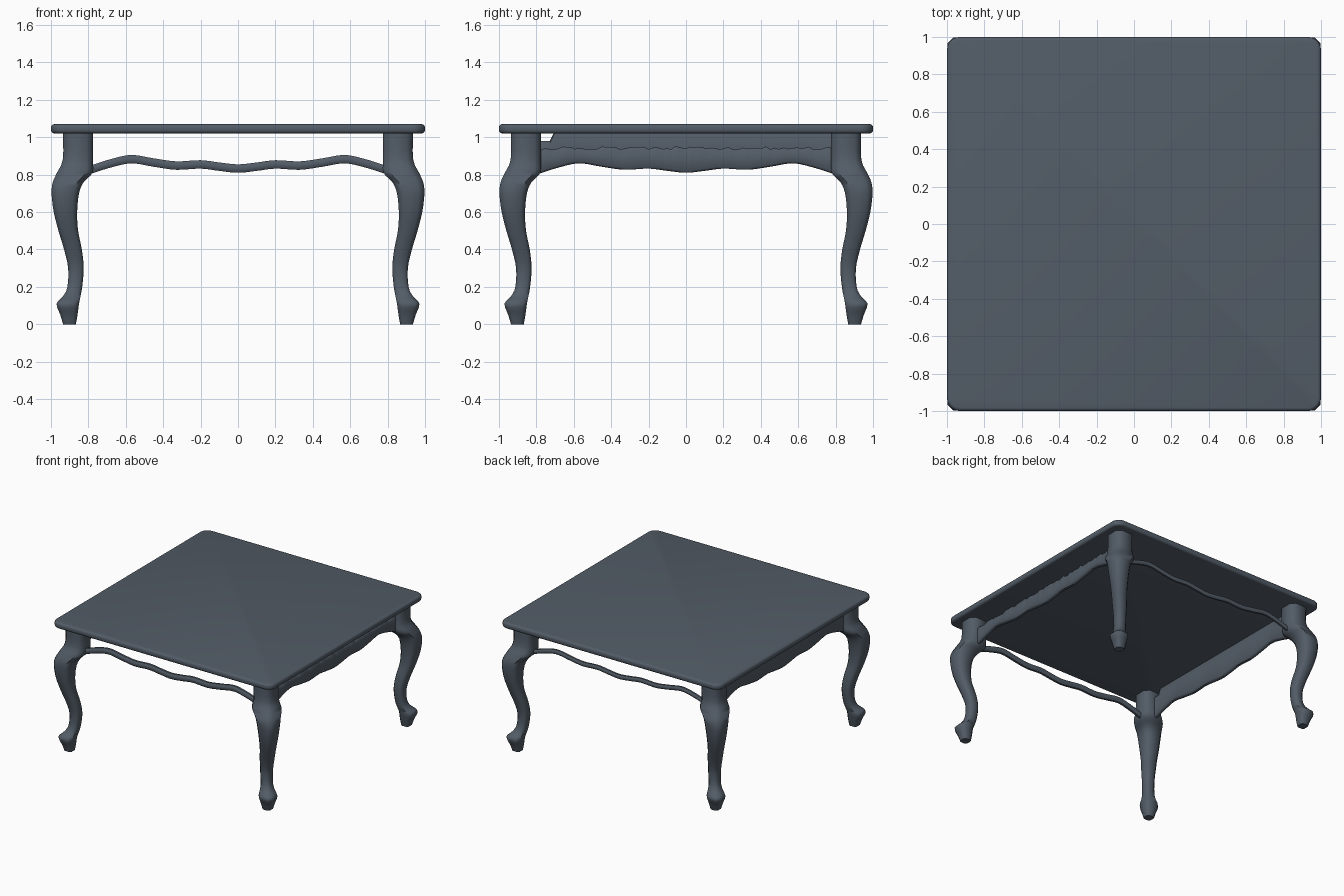
import bpy, bmesh, math, random
from mathutils import Vector

random.seed(4)
if "Cube" in bpy.data.objects:
    bpy.data.objects.remove(bpy.data.objects["Cube"])

slate = bpy.data.materials.new("slate_paint")
slate.use_nodes = True
colour = (0.085, 0.107, 0.135, 1)
slate.diffuse_color = colour
slate.node_tree.nodes["Principled BSDF"].inputs["Base Color"].default_value = colour


def make_object(name, bm, angle=50):
    bmesh.ops.recalc_face_normals(bm, faces=bm.faces)
    mesh = bpy.data.meshes.new(name)
    bm.to_mesh(mesh)
    bm.free()
    mesh.materials.append(slate)
    obj = bpy.data.objects.new(name, mesh)
    bpy.context.collection.objects.link(obj)
    bpy.ops.object.select_all(action="DESELECT")
    obj.select_set(True)
    bpy.context.view_layer.objects.active = obj
    bpy.ops.object.shade_smooth_by_angle(angle=math.radians(angle))
    return obj


def spline(points, steps):
    """Catmull-Rom curve through the points."""
    pts = [Vector(p) for p in points]
    pts = [2 * pts[0] - pts[1]] + pts + [2 * pts[-1] - pts[-2]]
    out = []
    for a, b, c, d in zip(pts, pts[1:], pts[2:], pts[3:]):
        for i in range(steps):
            t = i / steps
            out.append(0.5 * (2 * b + (c - a) * t + (2 * a - 5 * b + 4 * c - d) * t**2
                              + (3 * b - a - 3 * c + d) * t**3))
    return out + [pts[-2]]


def loft(rings):
    """Skin a list of equal rings and cap both ends."""
    bm = bmesh.new()
    rows = [[bm.verts.new(p) for p in ring] for ring in rings]
    n = len(rows[0])
    for low, high in zip(rows, rows[1:]):
        for i in range(n):
            j = (i + 1) % n
            bm.faces.new((low[i], low[j], high[j], high[i]))
    bm.faces.new(rows[0])
    bm.faces.new(rows[-1])
    return bm


# Table top: square slab with rounded corners and a soft rim
bm = bmesh.new()
bmesh.ops.create_cube(bm, size=1)
for v in bm.verts:
    v.co = (v.co.x * 2, v.co.y * 2, 1.045 + v.co.z * 0.05)
upright = [e for e in bm.edges if abs(e.verts[0].co.z - e.verts[1].co.z) > 0.01]
bmesh.ops.bevel(bm, geom=upright, offset=0.07, segments=6, profile=0.5, affect="EDGES")
rim = [e for e in bm.edges if abs(e.verts[0].co.z - e.verts[1].co.z) < 0.01]
bmesh.ops.bevel(bm, geom=rim, offset=0.018, segments=3, profile=0.5, affect="EDGES")
make_object("table_top", bm)

# Cabriole legs: height, outer reach, inner reach
leg_profile = [
    (0, 0.935, 0.867), (0.05, 0.95, 0.858), (0.11, 0.97, 0.85), (0.15, 0.935, 0.842),
    (0.2, 0.912, 0.833), (0.3, 0.908, 0.825), (0.4, 0.93, 0.835), (0.5, 0.96, 0.855),
    (0.6, 0.985, 0.86), (0.7, 0.997, 0.85), (0.76, 0.99, 0.825), (0.81, 0.968, 0.778),
    (0.88, 0.937, 0.775), (1.03, 0.935, 0.775)]


def leg_rings(sx, sy):
    rings = []
    for z, outer, inner in spline(leg_profile, 3):
        mid, half = (outer + inner) / 2, (outer - inner) / 2
        k = half * 0.6
        octagon = [(half, -k), (half, k), (k, half), (-k, half),
                   (-half, k), (-half, -k), (-k, -half), (k, -half)]
        rings.append([(sx * (mid + u), sy * (mid + v), z) for u, v in octagon])
    return rings


for name, sx, sy in (("front_left", 1, -1), ("front_right", -1, -1),
                     ("back_left", 1, 1), ("back_right", -1, 1)):
    make_object(name + "_leg", loft(leg_rings(sx, sy)))

# Shared wavy lower edge, from the middle to one end
half_wave = [(0, 0.81), (0.1, 0.82), (0.2, 0.832), (0.33, 0.826), (0.45, 0.842),
             (0.57, 0.86), (0.68, 0.838), (0.8, 0.8)]
wave = [(-x, z) for x, z in half_wave[:0:-1]] + half_wave


def rail(name, place, top, thick):
    """Strip along one side; place maps (along, depth, z) to space."""
    rings = []
    h = thick / 2
    for s, z in spline([(x, z, 0) for x, z in wave], 5)[:]and [
            (p.x, p.y) for p in spline([(x, z, 0) for x, z in wave], 5)]:
        t = top(s, z)
        e = min(0.012, (t - z) / 3)
        section = [(-h, z + e), (-h * 0.5, z), (h * 0.5, z), (h, z + e),
                   (h, t - e), (h * 0.5, t), (-h * 0.5, t), (-h, t - e)]
        rings.append([place(s, d, q) for d, q in section])
    make_object(name, loft(rings))


# Slim wavy rails at the front and back
rail("front_rail", lambda s, d, z: (s, -0.86 + d, z), lambda s, z: z + 0.045, 0.035)
rail("back_rail", lambda s, d, z: (s, 0.86 + d, z), lambda s, z: z + 0.035, 0.03)

# Deep side aprons: one stops short with an uneven top, one reaches the table top
rail("left_apron", lambda s, d, z: (0.87 + d, s, z),
     lambda s, z: 0.943 + random.uniform(-0.01, 0.008), 0.04)
rail("right_apron", lambda s, d, z: (-0.87 + d, s, z),
     lambda s, z: 0.98 if s < -0.72 else 1.03, 0.04)
